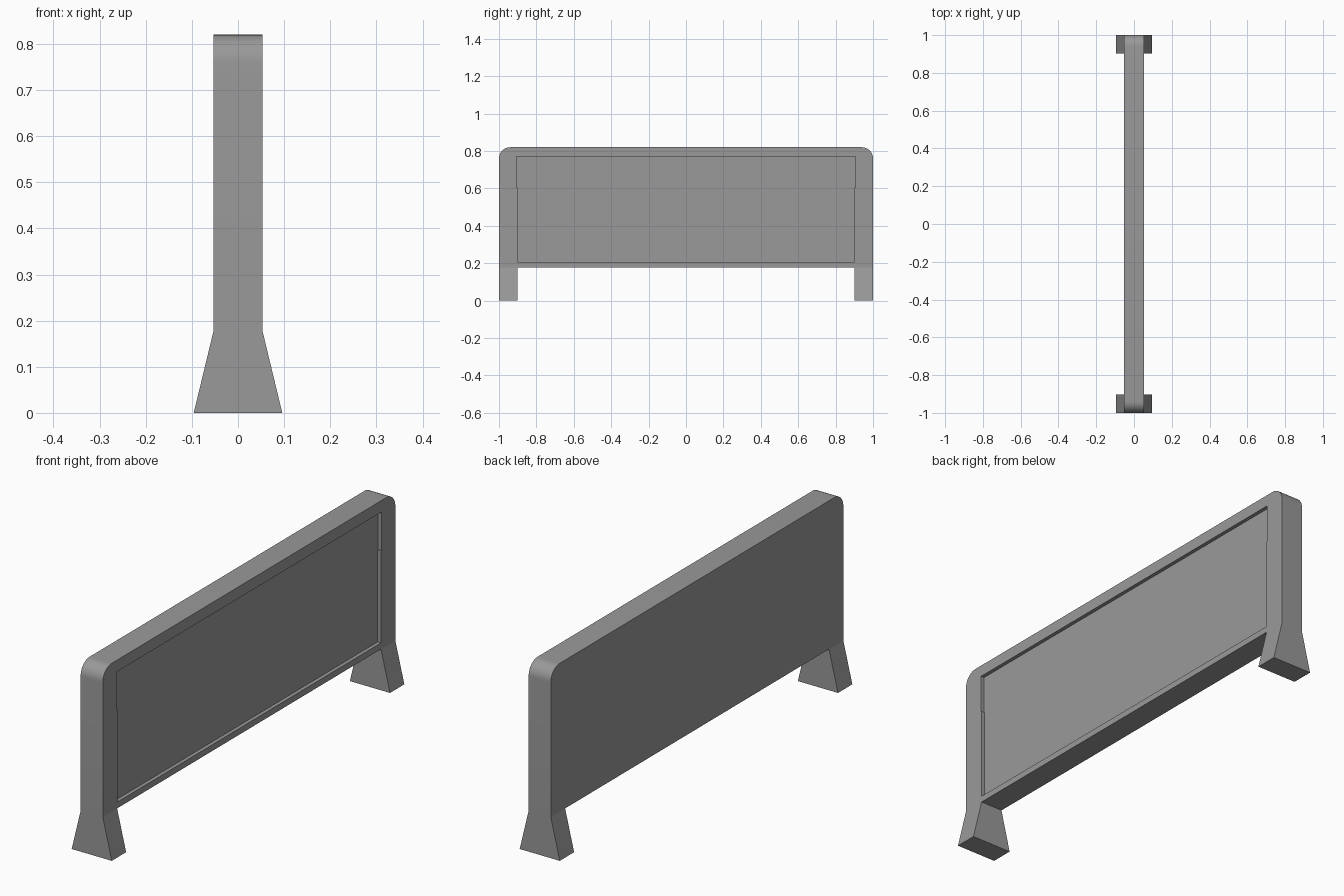
import bpy
import bmesh
from math import cos, sin, pi, radians

cube = bpy.data.objects.get("Cube")
if cube:
    bpy.data.objects.remove(cube, do_unlink=True)

HALF_LENGTH, HALF_THICK = 1.0, 0.053
BASE, TOP, RADIUS = 0.178, 0.82, 0.06
FOOT_HALF, FOOT_INNER = 0.096, 0.902
RECESS_DEPTH = 0.016

grey = bpy.data.materials.new("plain grey")
grey.use_nodes = True
COLOUR = (0.32, 0.32, 0.32, 1)
grey.diffuse_color = COLOUR
grey.node_tree.nodes["Principled BSDF"].inputs["Base Color"].default_value = COLOUR


def prism(name, start, end):
    """Solid spanning two matching outlines."""
    bm = bmesh.new()
    a = [bm.verts.new(p) for p in start]
    b = [bm.verts.new(p) for p in end]
    bm.faces.new(a)
    bm.faces.new(b[::-1])
    for i in range(len(a)):
        j = (i + 1) % len(a)
        bm.faces.new((a[j], a[i], b[i], b[j]))
    bmesh.ops.recalc_face_normals(bm, faces=bm.faces)
    mesh = bpy.data.meshes.new(name)
    bm.to_mesh(mesh)
    bm.free()
    obj = bpy.data.objects.new(name, mesh)
    bpy.context.collection.objects.link(obj)
    mesh.materials.append(grey)
    return obj


def side_prism(name, outline, x0, x1):
    return prism(name, [(x0, y, z) for y, z in outline], [(x1, y, z) for y, z in outline])


def mirrored(half):
    return half + [(-y, z) for y, z in reversed(half)]


# Panel with rounded upper corners
STEPS = 10
corner = [(HALF_LENGTH - RADIUS + RADIUS * cos(i * pi / 2 / STEPS),
           TOP - RADIUS + RADIUS * sin(i * pi / 2 / STEPS)) for i in range(STEPS + 1)]
panel = side_prism("barrier_panel", mirrored([(HALF_LENGTH, BASE)] + corner),
                   -HALF_THICK, HALF_THICK)

# Shallow recess on the +x side, slightly wider in its upper part
recess = [(0.901, 0.205), (0.901, 0.604), (0.906, 0.604), (0.906, 0.77)]
cutter = side_prism("recess_cutter", mirrored(recess), HALF_THICK - RECESS_DEPTH, HALF_THICK + 0.1)
cutter.hide_render = True
cut = panel.modifiers.new("recess", "BOOLEAN")
cut.operation = "DIFFERENCE"
cut.solver = "EXACT"
cut.object = cutter
bpy.ops.object.select_all(action="DESELECT")
bpy.context.view_layer.objects.active = panel
panel.select_set(True)
bpy.ops.object.modifier_apply(modifier=cut.name)
bpy.data.objects.remove(cutter, do_unlink=True)
bpy.ops.object.shade_smooth_by_angle(angle=radians(30))

# Flared feet at both ends
foot_outline = [(-FOOT_HALF, 0), (FOOT_HALF, 0), (HALF_THICK, BASE), (-HALF_THICK, BASE)]
for name, side in (("front_foot", -1), ("back_foot", 1)):
    prism(name, [(x, side * FOOT_INNER, z) for x, z in foot_outline],
          [(x, side * HALF_LENGTH, z) for x, z in foot_outline])
